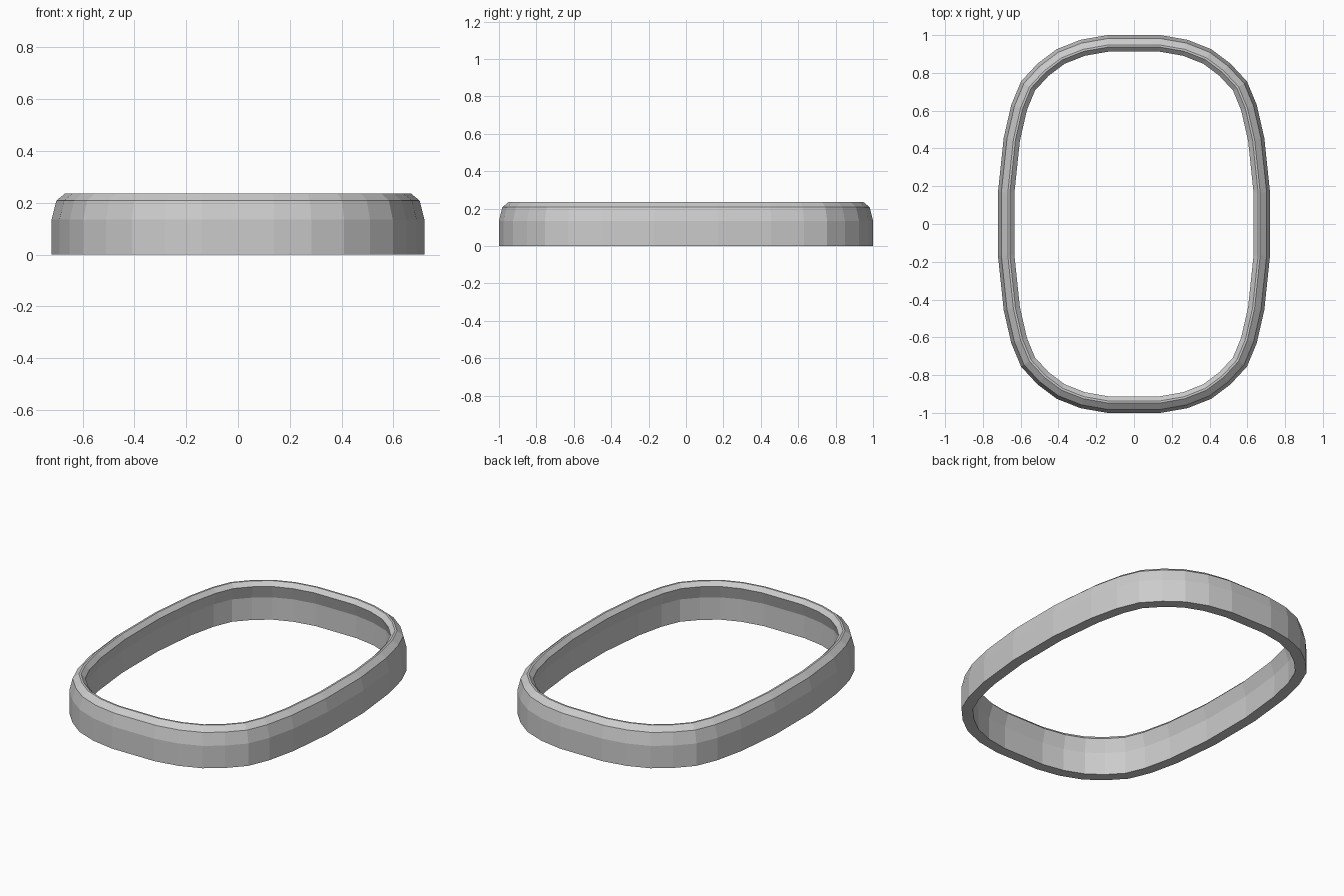
import bpy, bmesh
from mathutils import Vector

if "Cube" in bpy.data.objects:
    bpy.data.objects.remove(bpy.data.objects["Cube"])

# Rounded oblong outline: one quadrant, mirrored to a closed loop
quad = [(0.72, 0.17), (0.69, 0.455), (0.65, 0.63), (0.598, 0.755),
        (0.51, 0.85), (0.41, 0.925), (0.283, 0.975), (0.14, 1.0)]
half = quad + [(-x, y) for x, y in reversed(quad)]
loop = [Vector(p) for p in half + [(-x, -y) for x, y in half]]

# Wall cross-section as (inset from outline, height)
section = [(0, 0), (0, 0.135), (0.018, 0.208), (0.052, 0.236),
           (0.063, 0.236), (0.087, 0.212), (0.062, 0.135), (0.062, 0)]


def inset(i, d):
    """Move outline point i inward by d with a mitred corner."""
    p = loop[i]
    a = (p - loop[i - 1]).normalized()
    b = (loop[(i + 1) % len(loop)] - p).normalized()
    na, nb = Vector((-a.y, a.x)), Vector((-b.y, b.x))
    return p + (na + nb) * (d / (1 + na.dot(nb)))


# Sweep the cross-section round the outline
bm = bmesh.new()
rings = []
for i in range(len(loop)):
    ring = []
    for d, z in section:
        q = inset(i, d)
        ring.append(bm.verts.new((q.x, q.y, z)))
    rings.append(ring)
m = len(section)
for i, r in enumerate(rings):
    s = rings[(i + 1) % len(rings)]
    for j in range(m):
        k = (j + 1) % m
        bm.faces.new((r[j], s[j], s[k], r[k]))
bmesh.ops.recalc_face_normals(bm, faces=bm.faces)

mesh = bpy.data.meshes.new("rim_band")
bm.to_mesh(mesh)
bm.free()
bpy.context.collection.objects.link(bpy.data.objects.new("rim_band", mesh))
